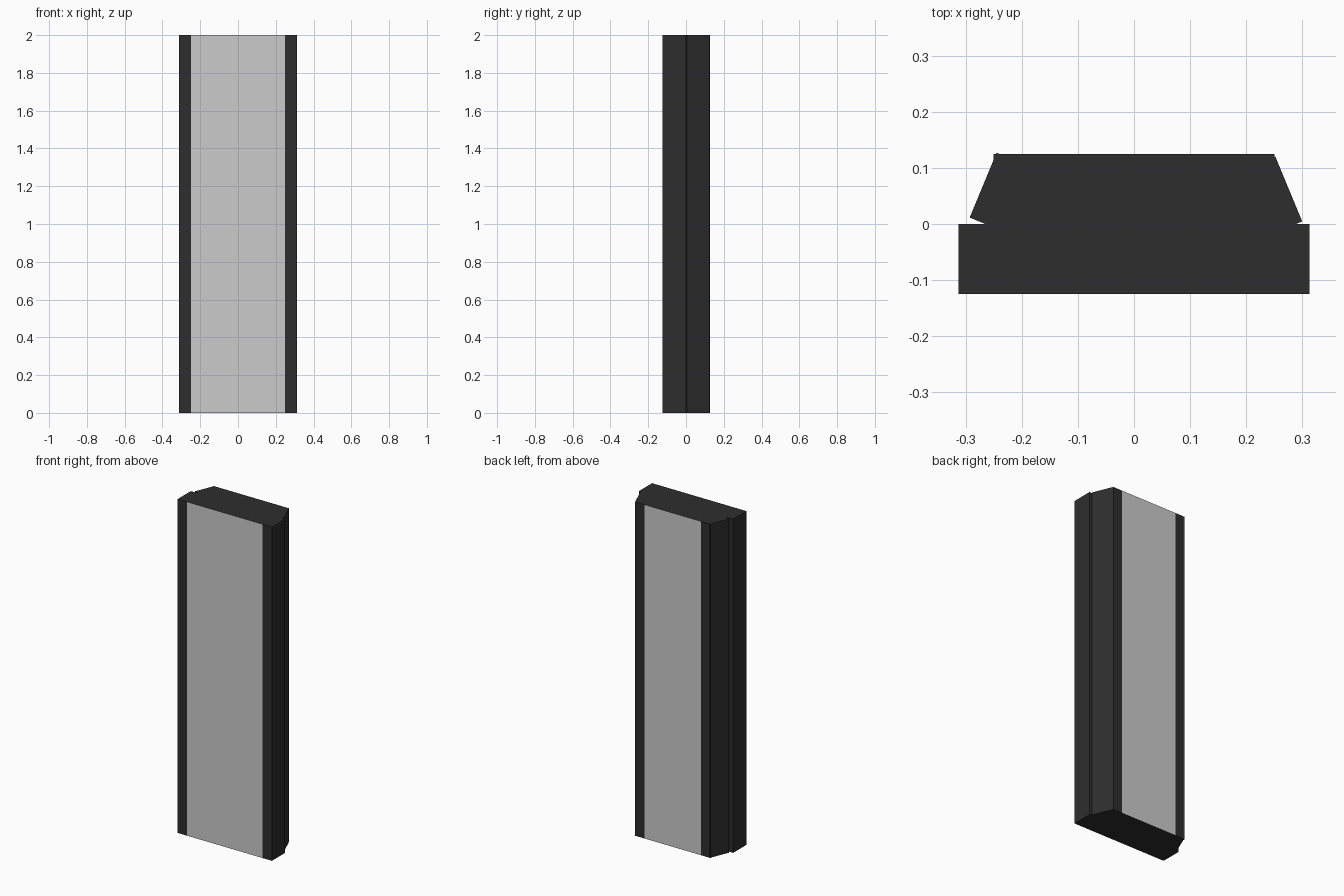
import bpy
import bmesh
from math import radians, sin, cos

HEIGHT = 2.0

cube = bpy.data.objects.get("Cube")
if cube:
    bpy.data.objects.remove(cube, do_unlink=True)


def make_material(name, value):
    mat = bpy.data.materials.new(name)
    mat.use_nodes = True
    colour = (value, value, value, 1)
    mat.diffuse_color = colour
    mat.node_tree.nodes["Principled BSDF"].inputs["Base Color"].default_value = colour
    return mat


DARK = make_material("dark grey", 0.027)
LIGHT = make_material("light grey", 0.6)


def column(name, outline, panel=None):
    """Extrude a plan outline upward; panel = (half width, y) of a light face."""
    bm = bmesh.new()
    base = bm.faces.new([bm.verts.new((x, y, 0)) for x, y in outline])
    top = bmesh.ops.extrude_face_region(bm, geom=[base])["geom"]
    verts = [v for v in top if isinstance(v, bmesh.types.BMVert)]
    bmesh.ops.translate(bm, verts=verts, vec=(0, 0, HEIGHT))
    bmesh.ops.recalc_face_normals(bm, faces=bm.faces)
    if panel:
        half, y = panel
        for f in bm.faces:
            c = f.calc_center_median()
            if abs(c.y - y) < 0.001 and abs(c.x) < half:
                f.material_index = 1
    mesh = bpy.data.meshes.new(name)
    bm.to_mesh(mesh)
    bm.free()
    mesh.materials.append(DARK)
    mesh.materials.append(LIGHT)
    obj = bpy.data.objects.new(name, mesh)
    bpy.context.collection.objects.link(obj)


def slab(name, half_width, half_panel, outer_y):
    """Slab from y = 0 to outer_y with a full-height panel on its outer face."""
    w, p, y = half_width, half_panel, outer_y
    column(name, [(-w, 0), (w, 0), (w, y), (p, y), (-p, y), (-w, y)], (p, y))


def slanted_strip(name, side, x, y, length=0.125, depth=0.0625):
    """Tilted square-edged strip whose outer rear corner is at x, y."""
    a = radians(22.5)
    dx, dy = side * sin(a) * length, -cos(a) * length
    ix, iy = -side * cos(a) * depth, -sin(a) * depth
    column(name, [(x, y), (x + dx, y + dy),
                  (x + dx + ix, y + dy + iy), (x + ix, y + iy)])


# Wide front slab and narrower back slab, each with an inlaid panel
slab("front_slab", 0.3125, 0.25, -0.125)
slab("back_slab", 0.25, 0.1875, 0.125)

# Slanted strips closing the sides of the back slab
slanted_strip("left_slanted_strip", 1, 0.252, 0.12)
slanted_strip("right_slanted_strip", -1, -0.245, 0.127)
